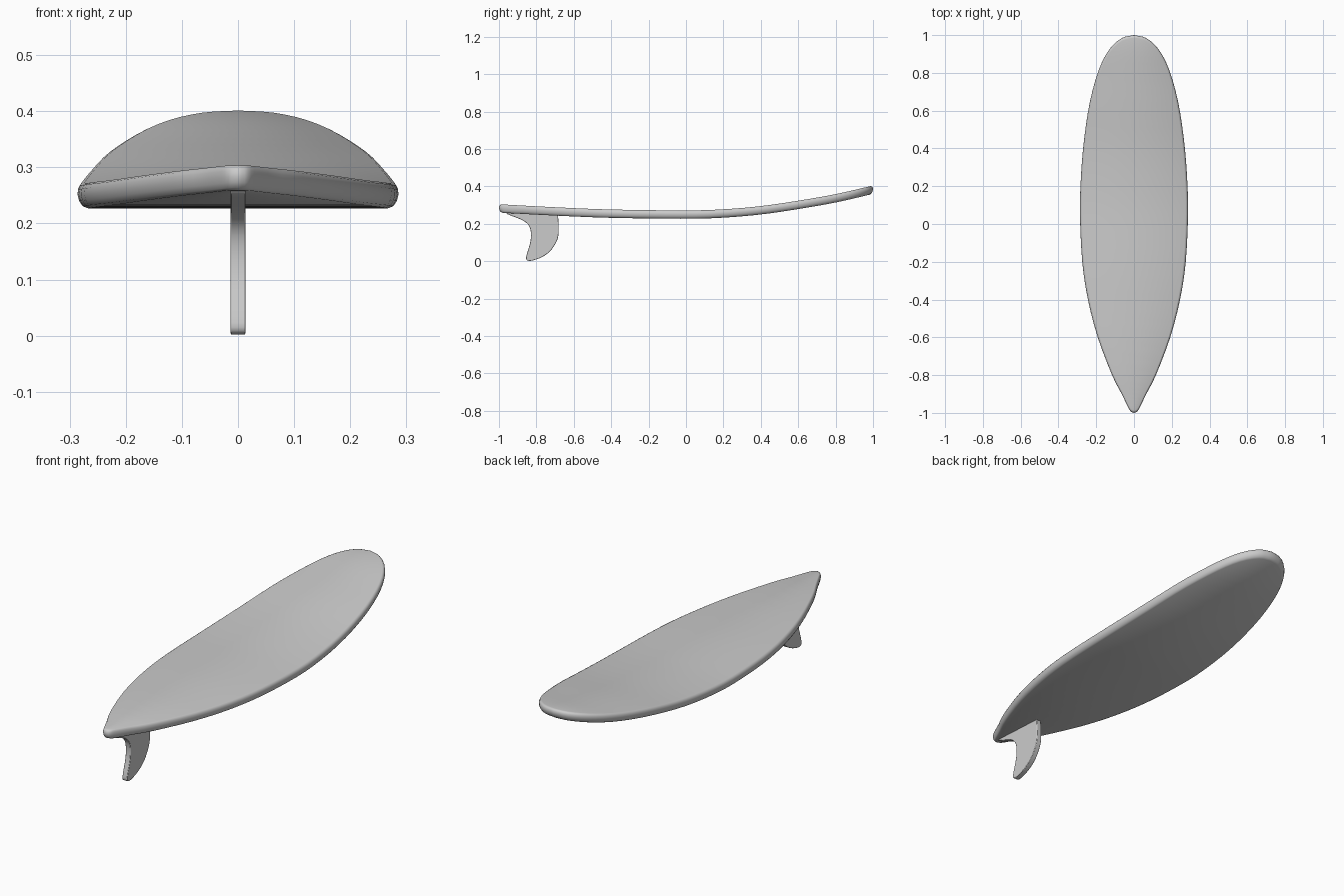
import bpy, bmesh
from mathutils import Vector

if "Cube" in bpy.data.objects:
    bpy.data.objects.remove(bpy.data.objects["Cube"])


def spline(points, steps):
    """Catmull-Rom through the points, with the end points mirrored outward."""
    p = [Vector(q) for q in points]
    p = [2 * p[0] - p[1]] + p + [2 * p[-1] - p[-2]]
    out = []
    for i in range(1, len(p) - 2):
        a, b, c, d = p[i - 1:i + 3]
        for k in range(steps):
            t = k / steps
            out.append(0.5 * (2 * b + (c - a) * t + (2 * a - 5 * b + 4 * c - d) * t * t
                              + (3 * b - a - 3 * c + d) * t ** 3))
    return out + [p[-2]]


def finish(bm, name, angle):
    bmesh.ops.recalc_face_normals(bm, faces=bm.faces)
    mesh = bpy.data.meshes.new(name)
    bm.to_mesh(mesh)
    bm.free()
    obj = bpy.data.objects.new(name, mesh)
    bpy.context.collection.objects.link(obj)
    bpy.ops.object.select_all(action='DESELECT')
    obj.select_set(True)
    bpy.context.view_layer.objects.active = obj
    bpy.ops.object.shade_smooth_by_angle(angle=angle)
    return obj


# Board: half outline (x, y) and bottom rocker (y, z)
outline_pts = [(0, -1), (0.018, -0.992), (0.036, -0.96), (0.065, -0.9), (0.116, -0.8),
               (0.192, -0.6), (0.244, -0.4), (0.274, -0.2), (0.286, 0.05), (0.281, 0.25),
               (0.264, 0.45), (0.233, 0.65), (0.185, 0.82), (0.13, 0.925), (0.065, 0.984),
               (0, 1)]
half = spline(outline_pts, 3)
outline = half + [Vector((-p.x, p.y)) for p in half[-2:0:-1]]
rocker = spline([(-1, 0.26), (-0.7, 0.244), (-0.4, 0.232), (0, 0.227), (0.2, 0.233),
                 (0.4, 0.25), (0.6, 0.279), (0.8, 0.314), (1, 0.36)], 6)


def rocker_z(y):
    for a, b in zip(rocker, rocker[1:]):
        if y <= b.x:
            return a.y + (b.y - a.y) * (y - a.x) / (b.x - a.x)
    return rocker[-1].y


# Rail section: (x scale, y scale, height above bottom)
rail = [(0.94, 0.982, 0), (0.97, 0.991, 0.004), (0.99, 0.997, 0.013), (1, 1, 0.024),
        (0.995, 0.9985, 0.034), (0.98, 0.994, 0.041), (0.955, 0.986, 0.0445)]
bm = bmesh.new()
rings = [[bm.verts.new((p.x * sx, p.y * sy, rocker_z(p.y * sy) + h)) for p in outline]
         for sx, sy, h in rail]
n = len(outline)
for r0, r1 in zip(rings, rings[1:]):
    for i in range(n):
        j = (i + 1) % n
        bm.faces.new((r0[i], r0[j], r1[j], r1[i]))
# Deck and bottom skins join matching left and right points
for ring in (rings[0], rings[-1]):
    for i in range(n // 2):
        quad = [ring[i], ring[i + 1], ring[n - i - 1], ring[-i]]
        bm.faces.new(list(dict.fromkeys(quad)))
finish(bm, "board", 0.8)

# Fin: side profile (y, z) extruded across x, with softened rims
fin_pts = [(-0.685, 0.25), (-0.681, 0.2), (-0.682, 0.14), (-0.695, 0.1), (-0.725, 0.055),
           (-0.77, 0.022), (-0.82, 0.004), (-0.845, 0.003), (-0.855, 0.015), (-0.849, 0.045),
           (-0.833, 0.1), (-0.829, 0.15), (-0.84, 0.19), (-0.87, 0.217), (-0.92, 0.238),
           (-0.955, 0.252), (-0.965, 0.264)]
bm = bmesh.new()
face = bm.faces.new([bm.verts.new((-0.013, max(p.x, -0.97), max(p.y, 0))) for p in spline(fin_pts, 3)])
ext = bmesh.ops.extrude_face_region(bm, geom=[face])
bmesh.ops.translate(bm, vec=(0.026, 0, 0),
                    verts=[v for v in ext["geom"] if isinstance(v, bmesh.types.BMVert)])
fin = finish(bm, "fin", 0.6)
bev = fin.modifiers.new("rim", 'BEVEL')
bev.width = 0.003
bev.segments = 2
bev.limit_method = 'ANGLE'
bev.angle_limit = 1.0
